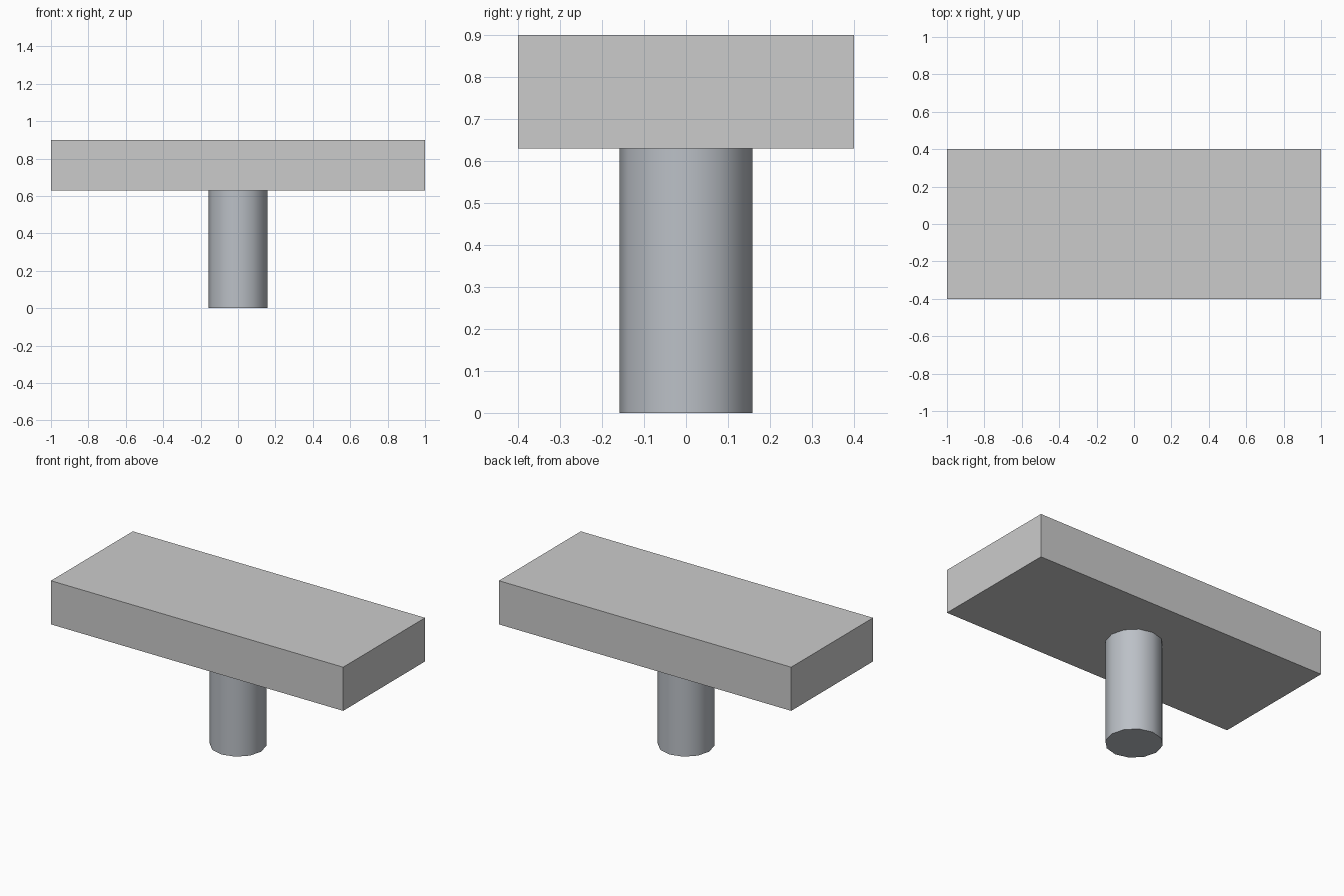
import bpy, math

if "Cube" in bpy.data.objects:
    bpy.data.objects.remove(bpy.data.objects["Cube"])

# Thick rectangular top
bpy.ops.mesh.primitive_cube_add(size=1, location=(0, 0, 0.765))
top = bpy.context.object
top.name = "top_slab"
top.scale = (2, 0.8, 0.27)
bpy.ops.object.transform_apply(location=False, rotation=False, scale=True)

# Central round post
bpy.ops.mesh.primitive_cylinder_add(vertices=12, radius=0.159, depth=0.63,
                                    location=(0, 0, 0.315))
post = bpy.context.object
post.name = "post"
bpy.ops.object.shade_smooth_by_angle(angle=math.radians(40))
steel = bpy.data.materials.new("post_grey")
steel.diffuse_color = (0.5, 0.53, 0.57, 1)
steel.use_nodes = True
steel.node_tree.nodes["Principled BSDF"].inputs["Base Color"].default_value = steel.diffuse_color
post.data.materials.append(steel)
